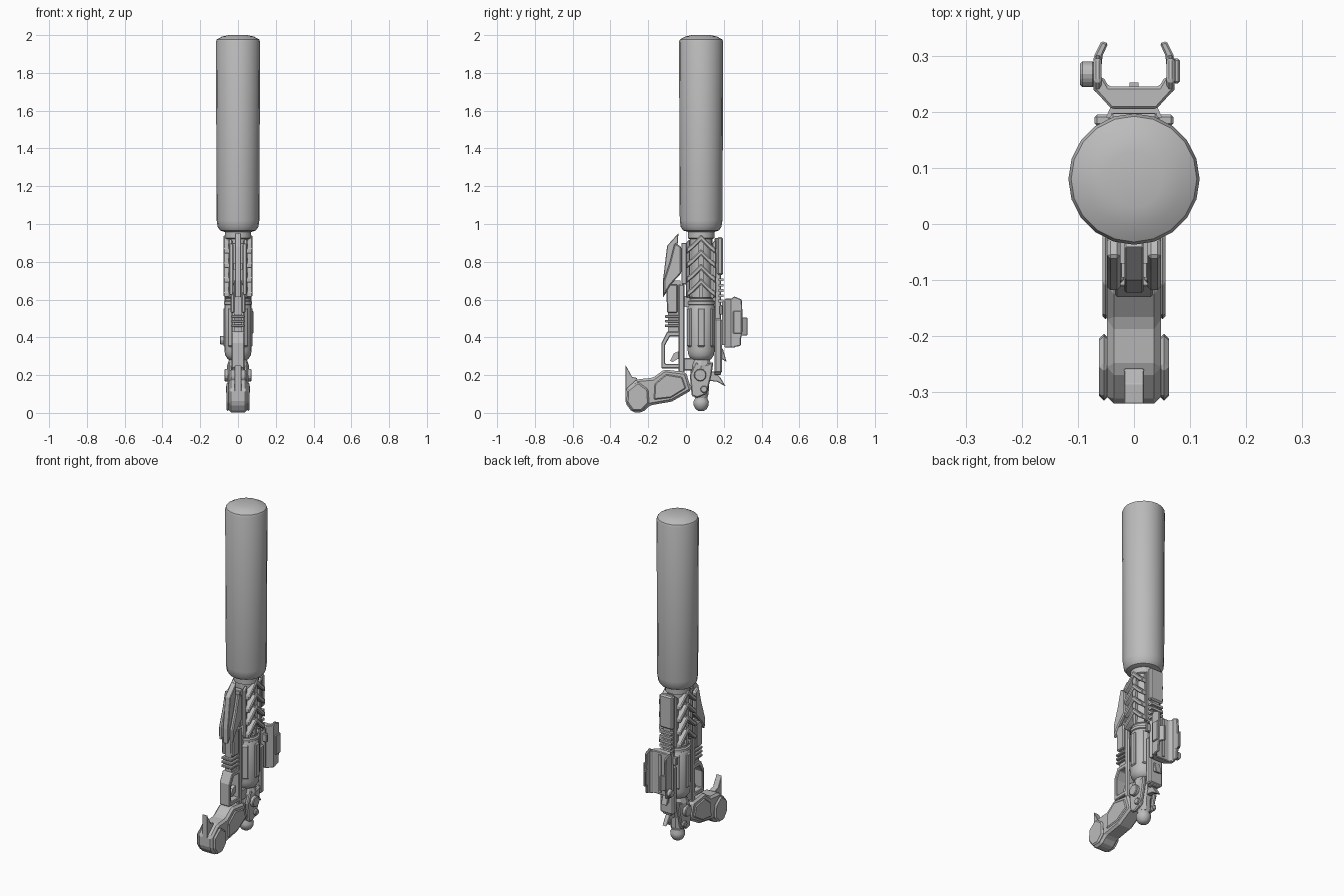
import bpy, bmesh, math
from mathutils import Vector

if "Cube" in bpy.data.objects:
    bpy.data.objects.remove(bpy.data.objects["Cube"], do_unlink=True)

metal = bpy.data.materials.new("grey_metal")
metal.use_nodes = True
metal.diffuse_color = (0.5, 0.5, 0.5, 1)
metal.node_tree.nodes["Principled BSDF"].inputs["Base Color"].default_value = (0.5, 0.5, 0.5, 1)
AXIS_Y = 0.08


def finish(name, bm, bevel=0, smooth=False):
    bmesh.ops.recalc_face_normals(bm, faces=bm.faces)
    mesh = bpy.data.meshes.new(name)
    bm.to_mesh(mesh)
    bm.free()
    mesh.materials.append(metal)
    ob = bpy.data.objects.new(name, mesh)
    bpy.context.collection.objects.link(ob)
    if bevel:
        mod = ob.modifiers.new("chamfer", "BEVEL")
        mod.width, mod.segments, mod.limit_method = bevel, 1, "ANGLE"
    if smooth:
        bpy.ops.object.select_all(action="DESELECT")
        ob.select_set(True)
        bpy.context.view_layer.objects.active = ob
        bpy.ops.object.shade_smooth_by_angle(angle=math.radians(35))
    return ob


def prism(name, outline, lo, hi, axis="x", bevel=0):
    """Extrude a (y, z) outline along x, or an (x, y) outline along z."""
    place = (lambda p, t: (t, *p)) if axis == "x" else (lambda p, t: (*p, t))
    bm = bmesh.new()
    a = [bm.verts.new(place(p, lo)) for p in outline]
    b = [bm.verts.new(place(p, hi)) for p in outline]
    bm.faces.new(a)
    bm.faces.new(b)
    for i in range(len(a)):
        j = (i + 1) % len(a)
        bm.faces.new((a[i], a[j], b[j], b[i]))
    return finish(name, bm, bevel)


def pair(name, outline, lo, hi, bevel=0):
    prism("left_" + name, outline, lo, hi, bevel=bevel)
    prism("right_" + name, outline, -hi, -lo, bevel=bevel)


def box(name, half, y0, y1, z0, z1, bevel=0):
    return prism(name, [(y0, z0), (y1, z0), (y1, z1), (y0, z1)], -half, half, bevel=bevel)


def lathe(name, profile, sides, y=AXIS_Y, smooth=True):
    """Spin (radius, z) points around a vertical axis."""
    bm = bmesh.new()
    rings = [[bm.verts.new((r * math.cos(k * math.tau / sides), y + r * math.sin(k * math.tau / sides), z))
              for k in range(sides)] for r, z in profile]
    for a, b in zip(rings, rings[1:]):
        for i in range(sides):
            j = (i + 1) % sides
            bm.faces.new((a[i], a[j], b[j], b[i]))
    bm.faces.new(rings[0])
    bm.faces.new(rings[-1])
    return finish(name, bm, smooth=smooth)


def disc(name, x0, x1, y, z, r, sides=12):
    pts = [(y + r * math.cos(k * math.tau / sides), z + r * math.sin(k * math.tau / sides)) for k in range(sides)]
    return prism(name, pts, x0, x1, bevel=0.004)


# Suppressor and neck
lathe("suppressor", [(.07, .958), (.095, .966), (.108, .985), (.113, 1.02), (.117, 1.965),
                     (.112, 1.977), (.085, 1.992), (.05, 2)], 20)
lathe("barrel_neck", [(.06, .88), (.06, .92), (.07, .925), (.07, .965)], 20)

# Ribbed barrel shroud
lathe("barrel", [(.055, .58), (.055, .92)], 16)
for k in range(4):
    z = .655 + k * .077
    rib = [(.002, z - .045), (.035, z - .02), (AXIS_Y, z + .025), (.125, z - .02), (.158, z - .045),
           (.158, z - .015), (.125, z + .012), (AXIS_Y, z + .057), (.035, z + .012), (.002, z - .015)]
    pair("chevron_rib_%d" % k, rib, .035, .076, bevel=.005)
pair("shroud_spine", [(.07, .61), (.09, .61), (.095, .9), (.08, .935), (.065, .9)], .04, .066)
for y in (.0, .14):
    pair("shroud_edge_%d" % (y * 100), [(y, .61), (y + .02, .61), (y + .02, .92), (y, .9)], .03, .05, bevel=.004)

# Fluted cylinder
lathe("cylinder", [(.035, .275), (.055, .285), (.068, .305), (.072, .33), (.072, .565), (.066, .575)], 18)
lathe("cylinder_collar", [(.066, .57), (.074, .575), (.074, .59), (.066, .595), (.066, .605), (.07, .61)], 18)
for k in range(6):
    rib = box("cylinder_panel_%d" % k, .02, .064, .078, .35, .555, bevel=.006)
    rib.location.y = AXIS_Y
    rib.rotation_euler.z = k * math.tau / 6 + math.pi / 6

# Rear receiver with hinge caps and rounded end
lathe("rear_receiver", [(.035, .08), (.042, .1), (.044, .16), (.058, .2), (.058, .25), (.045, .29)], 10, smooth=False)
lathe("end_knob", [(.014, .01), (.03, .02), (.04, .04), (.042, .06), (.034, .075), (.034, .09)], 14)
for side in (-1, 1):
    lo, hi = sorted((side * .03, side * .072))
    disc("hinge_cap_%d" % side, lo, hi, .075, .2, .033)
    disc("hinge_pin_%d" % side, lo * .9, hi * .9, .095, .125, .02, 8)
pair("receiver_cheek", [(.03, .09), (.06, .08), (.11, .1), (.135, .2), (.145, .27), (.09, .25), (.05, .27), (.02, .2)],
     .03, .052, bevel=.006)
prism("hammer_spur", [(.1, .22), (.15, .22), (.18, .19), (.21, .14), (.165, .165), (.12, .17)], -.014, .014, bevel=.003)

# Grip with pommel spike
grip = [(-.32, .05), (-.285, .003), (-.23, .003), (-.19, .04), (-.075, .06), (.03, .12), (.0, .215),
        (-.115, .23), (-.175, .185), (-.26, .178), (-.32, .125)]
prism("grip", grip, -.048, .048, bevel=.012)
pair("grip_panel", [(-.17, .07), (-.08, .08), (.0, .13), (-.02, .19), (-.105, .205), (-.165, .155)], .045, .056, bevel=.006)
pair("pommel_plate", [(-.315, .055), (-.283, .01), (-.235, .01), (-.195, .05), (-.2, .125), (-.255, .165), (-.312, .12)],
     .045, .062, bevel=.014)
prism("pommel_spike", [(-.32, .1), (-.32, .253), (-.285, .19), (-.26, .185), (-.25, .14)], -.018, .018, bevel=.002)

# Frame, trigger guard and trigger
box("frame_column", .035, -.04, -.008, .21, .68, bevel=.005)
box("frame_bridge", .03, -.03, .05, .225, .29, bevel=.005)
box("upper_bridge", .025, -.03, .05, .56, .62)
guard = [(-.025, .235), (-.13, .235), (-.13, .37), (-.1, .43), (-.025, .43), (-.025, .405),
         (-.085, .405), (-.11, .36), (-.11, .26), (-.025, .26)]
prism("trigger_guard", guard, -.034, .034, bevel=.004)
prism("trigger", [(-.03, .33), (-.065, .315), (-.085, .275), (-.07, .27), (-.045, .285), (-.03, .285)], -.01, .01)

# Foregrip: ridged stem and bladed nose
box("foregrip_core", .022, -.095, -.03, .42, .7)
pair("foregrip_side", [(-.1, .53), (-.045, .53), (-.045, .68), (-.105, .68)], .018, .04, bevel=.005)
for k in range(3):
    box("foregrip_ridge_%d" % k, .036, -.112, -.035, .455 + k * .024, .469 + k * .024, bevel=.003)
prism("nose_blade", [(-.122, .61), (-.122, .7), (-.1, .885), (-.04, .952), (-.045, .88), (-.02, .86),
                     (-.02, .77), (-.07, .69)], -.017, .017, bevel=.003)
pair("nose_fin", [(-.118, .62), (-.118, .7), (-.085, .8), (-.06, .9), (-.025, .88), (-.025, .74), (-.08, .68)],
     .024, .048, bevel=.006)
box("nose_link", .04, -.07, -.025, .76, .79)
box("nose_rail", .03, -.025, .01, .68, .9, bevel=.004)

# Back rail
box("top_rail", .03, .15, .185, .2, .925, bevel=.005)
box("rail_front", .045, .165, .197, .73, .93, bevel=.008)
box("rail_rear", .045, .15, .19, .21, .5, bevel=.008)
for k in range(5):
    box("rail_tooth_%d" % k, .04, .172, .198, .585 + k * .028, .599 + k * .028)
prism("rail_hook", [(.16, .34), (.195, .34), (.215, .27), (.19, .285), (.16, .25)], -.02, .02, bevel=.003)
pair("rail_latch", [(.175, .52), (.195, .52), (.195, .57), (.175, .57)], .04, .07, bevel=.004)

# Open reflex sight: clamp, cradle, side walls, curled wings
prism("sight_clamp", [(-.05, .19), (.05, .19), (.04, .212), (-.04, .212)], .36, .59, "z")
prism("sight_cradle", [(-.04, .205), (.04, .205), (.072, .24), (.072, .262), (.055, .262), (.045, .245),
                       (-.045, .245), (-.055, .262), (-.072, .262), (-.072, .24)], .345, .605, "z", bevel=.004)
wall = [(.235, .345), (.29, .355), (.29, .39), (.3, .43), (.3, .51), (.295, .6), (.255, .617), (.235, .6)]
pair("sight_wall", wall, .058, .072, bevel=.004)
for side in (-1, 1):
    wing = [(.07, .28), (.07, .302), (.058, .326), (.046, .322), (.056, .3), (.058, .28)]
    prism("sight_wing_%d" % side, [(side * x, y) for x, y in wing], .41, .505, "z", bevel=.003)
box("sight_post", .008, .24, .252, .36, .59)
disc("sight_knob", -.096, -.07, .267, .385, .023)
prism("sight_switch", [(.25, .42), (.295, .42), (.295, .54), (.25, .54)], .07, .082, bevel=.004)
